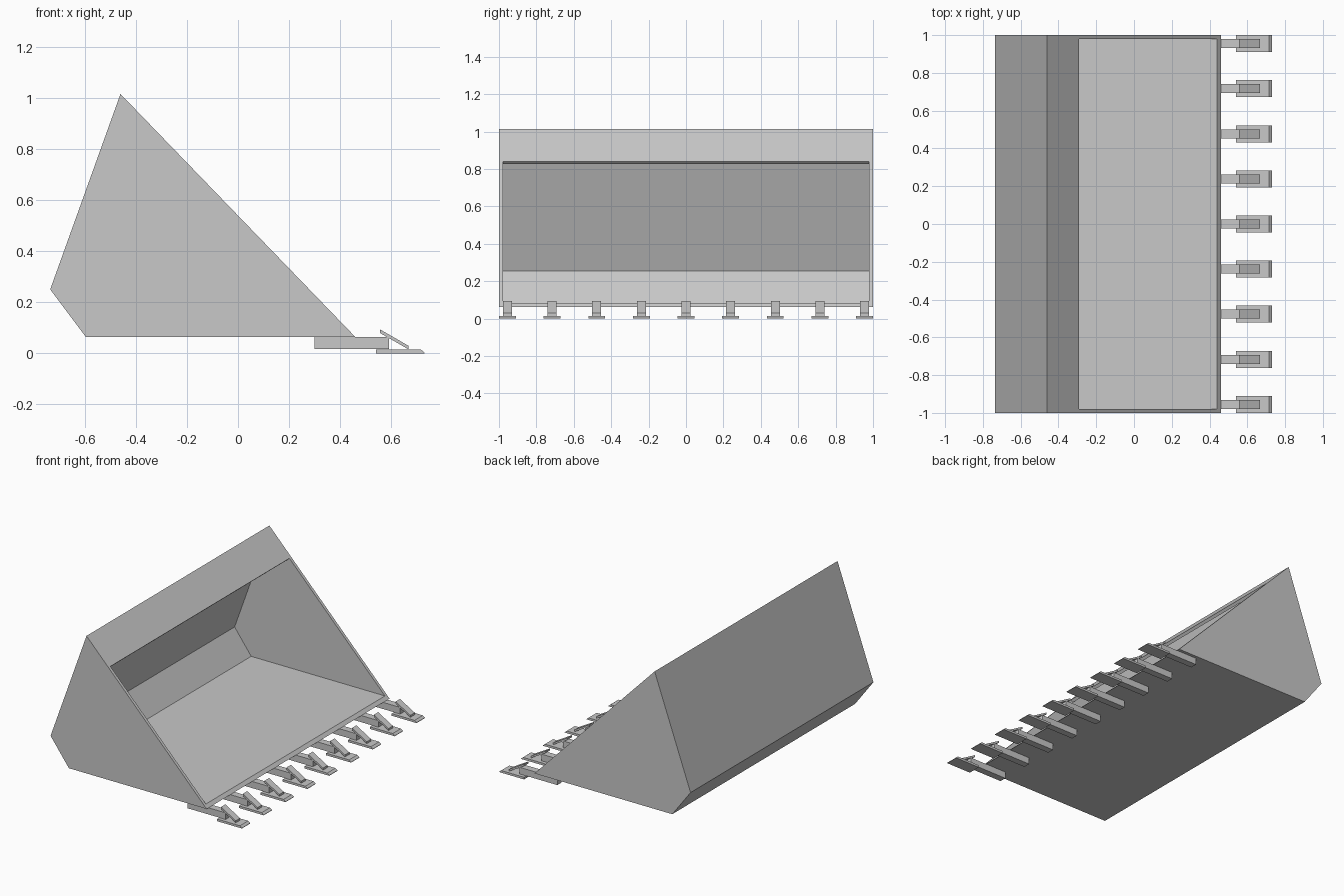
import bpy
import bmesh
from mathutils import Vector
from mathutils.geometry import intersect_line_line_2d, intersect_point_line

if "Cube" in bpy.data.objects:
    bpy.data.objects.remove(bpy.data.objects["Cube"], do_unlink=True)

# Single bare steel colour
steel = bpy.data.materials.new("grey_steel")
steel.use_nodes = True
colour = (0.58, 0.58, 0.58, 1)
steel.diffuse_color = colour
steel.node_tree.nodes["Principled BSDF"].inputs["Base Color"].default_value = colour


def extrude_profile(name, profile, y_min, y_max):
    """Extrude a closed x-z profile along y into a solid object."""
    bm = bmesh.new()
    face = bm.faces.new([bm.verts.new((x, y_min, z)) for x, z in profile])
    grown = bmesh.ops.extrude_face_region(bm, geom=[face])["geom"]
    moved = [v for v in grown if isinstance(v, bmesh.types.BMVert)]
    bmesh.ops.translate(bm, verts=moved, vec=(0, y_max - y_min, 0))
    bmesh.ops.recalc_face_normals(bm, faces=bm.faces)
    mesh = bpy.data.meshes.new(name)
    bm.to_mesh(mesh)
    bm.free()
    mesh.materials.append(steel)
    obj = bpy.data.objects.new(name, mesh)
    bpy.context.collection.objects.link(obj)
    return obj


def inset_profile(points, t):
    """Offset a counter-clockwise convex profile inward by t."""
    lines = []
    for a, b in zip(points, points[1:] + points[:1]):
        d = (b - a).normalized()
        n = Vector((-d.y, d.x)) * t
        lines.append((a + n - d, b + n + d))
    return [intersect_line_line_2d(*lines[i - 1], *lines[i]) if
            intersect_line_line_2d(*lines[i - 1], *lines[i]) else points[i]
            for i in range(len(points))]


# Bucket cross-section: lip, top ridge, back knuckle, heel
wall = 0.021
lip, ridge, knuckle, heel = outer = [
    Vector(p) for p in ((0.46, 0.063), (-0.46, 1.015), (-0.735, 0.25), (-0.595, 0.063))]
_, in_ridge, in_knuckle, in_heel = inset_profile(outer, wall)

# Opening edges on the slanted front plane
slope = (lip - ridge).normalized()
inward = Vector((slope.y, -slope.x)) * wall
header_end = ridge.lerp(lip, 0.183)
lip_top = lip.lerp(ridge, wall / (ridge.y - lip.y))

# Bent plate: floor, heel, back and header
extrude_profile(
    "bucket_shell",
    [lip, lip_top, in_heel, in_knuckle, in_ridge, header_end + inward,
     header_end, ridge, knuckle, heel],
    wall - 1, 1 - wall)

# Closed end plates
for side, y in (("right", -1), ("left", 1 - wall)):
    extrude_profile(side + "_end_plate", outer, y, y + wall)

# Row of teeth: shank, flat blade and slanted strap
tooth_parts = {
    "tooth_shank": (0.024, [(0.30, 0.017), (0.59, 0.017), (0.59, 0.063), (0.30, 0.063)]),
    "tooth_blade": (0.045, [(0.54, 0), (0.73, 0), (0.73, 0.003), (0.715, 0.015), (0.54, 0.015)]),
    "tooth_strap": (0.024, [(0.555, 0.08), (0.668, 0.015), (0.668, 0.029), (0.555, 0.094)]),
}
count = 9
reach = 0.955
for i in range(count):
    y = -reach + 2 * reach * i / (count - 1)
    for part, (half, profile) in tooth_parts.items():
        extrude_profile(f"{part}_{i + 1}", profile, y - half, y + half)
